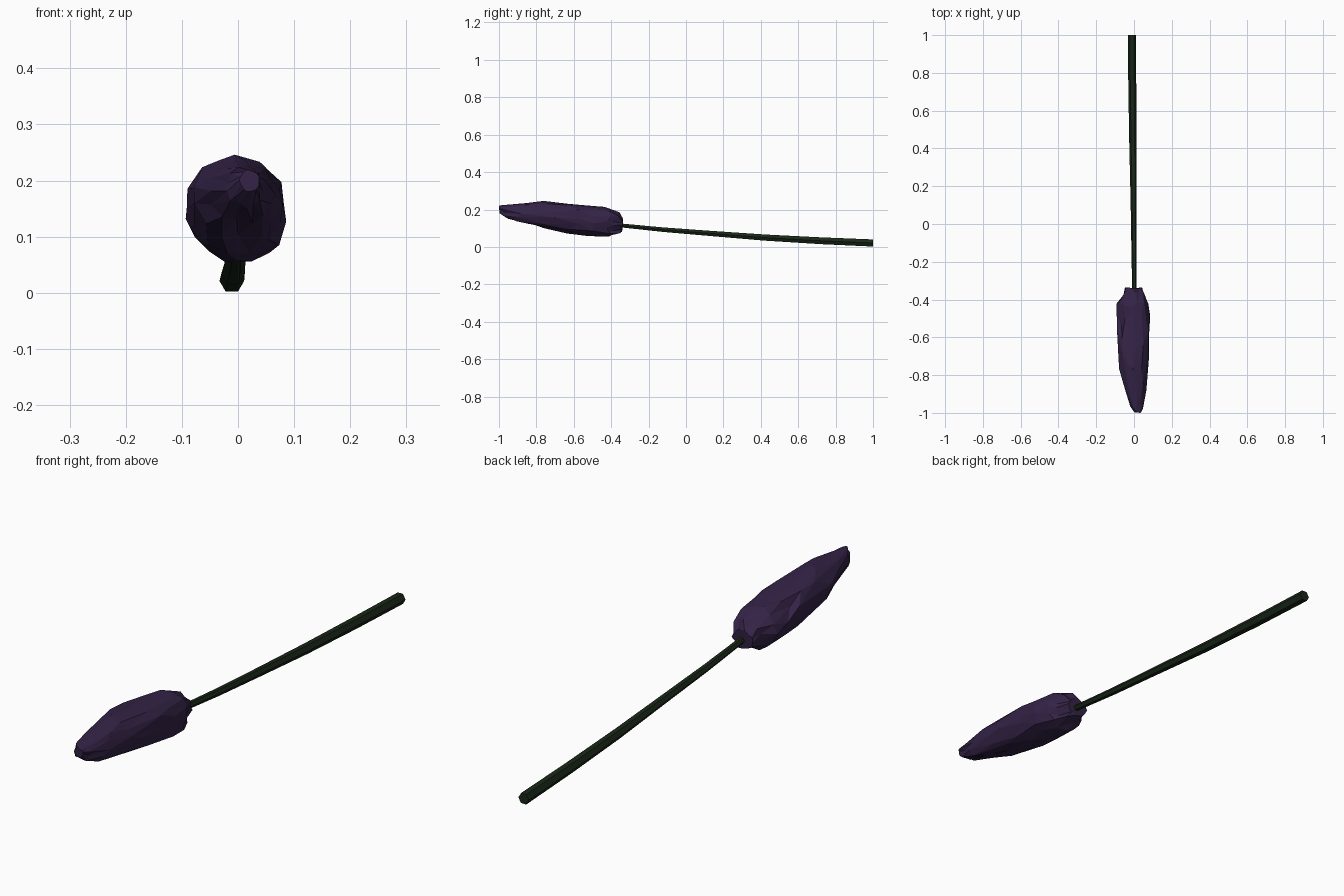
import bpy, bmesh, math, random
from mathutils import Vector

if "Cube" in bpy.data.objects:
    bpy.data.objects.remove(bpy.data.objects["Cube"])

random.seed(7)


def material(name, color):
    m = bpy.data.materials.new(name)
    m.diffuse_color = (*color, 1)
    m.use_nodes = True
    m.node_tree.nodes["Principled BSDF"].inputs["Base Color"].default_value = m.diffuse_color
    return m


def loft(name, rings, mat, stagger=False):
    """Skin a list of point rings, closing both ends."""
    bm = bmesh.new()
    loops = [[bm.verts.new(p) for p in ring] for ring in rings]
    n = len(loops[0])
    for k, (a, b) in enumerate(zip(loops, loops[1:])):
        for i in range(n):
            j = (i + 1) % n
            if not stagger:
                bm.faces.new((a[i], a[j], b[j], b[i]))
            elif k % 2 == 0:
                bm.faces.new((a[i], a[j], b[i]))
                bm.faces.new((a[j], b[j], b[i]))
            else:
                bm.faces.new((a[i], b[j], b[i]))
                bm.faces.new((a[i], a[j], b[j]))
    bm.faces.new(loops[0])
    bm.faces.new(loops[-1])
    bmesh.ops.recalc_face_normals(bm, faces=bm.faces)
    me = bpy.data.meshes.new(name)
    bm.to_mesh(me)
    bm.free()
    me.materials.append(mat)
    ob = bpy.data.objects.new(name, me)
    bpy.context.collection.objects.link(ob)
    return ob


purple = material("purple", (0.034, 0.017, 0.062))
green = material("dark_green", (0.010, 0.020, 0.009))

# Stem: tapering, gently curved six-sided stalk (x, y, z, radius)
stem_path = [(-0.011, 1.0, 0.021, 0.022), (-0.009, 0.72, 0.033, 0.021),
             (-0.006, 0.42, 0.050, 0.019), (-0.002, 0.12, 0.073, 0.016),
             (0.0, -0.12, 0.092, 0.014), (0.002, -0.34, 0.114, 0.012),
             (0.002, -0.45, 0.125, 0.010)]
stem_rings = []
for x, y, z, r in stem_path:
    stem_rings.append([Vector((x + r * math.cos(a), y, z + r * math.sin(a)))
                       for a in (math.tau * i / 6 for i in range(6))])
loft("stem", stem_rings, green)

# Flower head: lumpy faceted bud (y, x min, x max, z min, z max)
head_profile = [(-0.995, 0.002, 0.040, 0.178, 0.220),
                (-0.965, -0.022, 0.050, 0.152, 0.228),
                (-0.87, -0.056, 0.072, 0.122, 0.237),
                (-0.73, -0.086, 0.085, 0.092, 0.249),
                (-0.60, -0.094, 0.090, 0.070, 0.238),
                (-0.49, -0.095, 0.092, 0.052, 0.226),
                (-0.42, -0.092, 0.088, 0.054, 0.217),
                (-0.375, -0.062, 0.066, 0.064, 0.185),
                (-0.34, -0.050, 0.042, 0.080, 0.155)]
SIDES = 14
head_rings = []
last = len(head_profile) - 1
for k, (y, x0, x1, z0, z1) in enumerate(head_profile):
    ring = []
    for i in range(SIDES):
        a = math.tau * (i + 0.5 * (k % 2) + random.uniform(-0.2, 0.2)) / SIDES
        s = random.uniform(0.86, 1.03)
        dy = random.uniform(-1, 1) * (0.005 if k in (0, last) else 0.02 if k in (1, 6, 7) else 0.045)
        ring.append(Vector(((x0 + x1) / 2 + (x1 - x0) / 2 * s * math.cos(a), y + dy,
                            (z0 + z1) / 2 + (z1 - z0) / 2 * s * math.sin(a))))
    head_rings.append(ring)
loft("flower_head", head_rings, purple, stagger=True)
